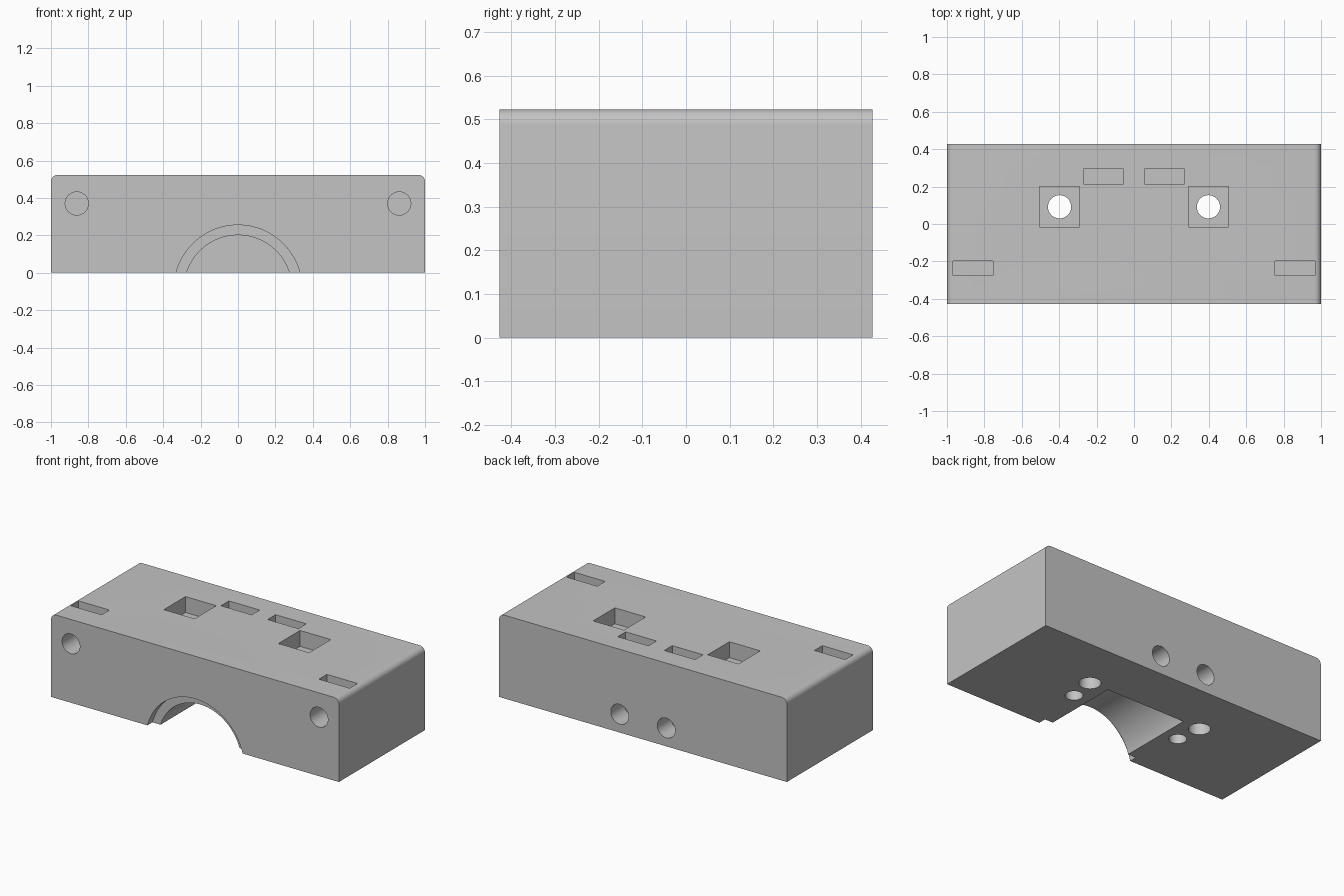
import bpy, bmesh, math
from mathutils import Matrix, Vector

if "Cube" in bpy.data.objects:
    bpy.data.objects.remove(bpy.data.objects["Cube"], do_unlink=True)

HALF_X, HALF_Y, HEIGHT = 1.0, 0.427, 0.523
OVER = 0.1  # how far cutters stick out of the block

grey = bpy.data.materials.new("light grey")
grey.use_nodes = True
colour = (0.55, 0.55, 0.55, 1)
grey.diffuse_color = colour
grey.node_tree.nodes["Principled BSDF"].inputs["Base Color"].default_value = colour


def make_object(name, bm):
    mesh = bpy.data.meshes.new(name)
    bm.to_mesh(mesh)
    bm.free()
    mesh.materials.append(grey)
    obj = bpy.data.objects.new(name, mesh)
    bpy.context.collection.objects.link(obj)
    return obj


def box(name, low, high):
    low, high = Vector(low), Vector(high)
    bm = bmesh.new()
    place = Matrix.Translation((low + high) / 2) @ Matrix.Diagonal((high - low).to_4d())
    bmesh.ops.create_cube(bm, size=1, matrix=place)
    return make_object(name, bm)


def rod(name, start, end, radius, sides=48):
    start, end = Vector(start), Vector(end)
    axis = end - start
    turn = axis.to_track_quat("Z", "Y").to_matrix().to_4x4()
    bm = bmesh.new()
    bmesh.ops.create_cone(bm, cap_ends=True, segments=sides, radius1=radius, radius2=radius,
                          depth=axis.length, matrix=Matrix.Translation((start + end) / 2) @ turn)
    return make_object(name, bm)


# Block with its two long top sides rounded
block = box("clamp_block", (-HALF_X, -HALF_Y, 0), (HALF_X, HALF_Y, HEIGHT))
bm = bmesh.new()
bm.from_mesh(block.data)
rims = [e for e in bm.edges
        if all(v.co.z > HEIGHT - 0.01 for v in e.verts)
        and abs(e.verts[0].co.x - e.verts[1].co.x) < 0.01]
bmesh.ops.bevel(bm, geom=rims, offset=0.035, segments=8, profile=0.5, affect="EDGES")
bm.to_mesh(block.data)
bm.free()

# Arched bore and its wider front recess
AXIS_Z = -0.087
cutters = [
    rod("bore", (0, -HALF_Y - OVER, AXIS_Z), (0, 0.10, AXIS_Z), 0.288, 128),
    rod("bore_recess", (0, -HALF_Y - OVER, AXIS_Z), (0, -HALF_Y + 0.05, AXIS_Z), 0.342, 128),
]

for s in (-1, 1):
    def slot(name, x, y, z):
        w = 0.107
        cutters.append(box(name, (s * x - w, y[0], z), (s * x + w, y[1], HEIGHT + OVER)))

    # Vertical bolt holes with square pockets
    slot("bolt_pocket", 0.398, (-0.015, 0.20), HEIGHT - 0.1)
    cutters.append(rod("bolt_hole", (s * 0.398, 0.092, -OVER),
                       (s * 0.398, 0.092, HEIGHT + OVER), 0.062))
    # Blind holes in the underside
    cutters.append(rod("pin_hole", (s * 0.377, -0.07, -OVER), (s * 0.377, -0.07, 0.25), 0.05))
    # Front screw holes with nut slots
    slot("front_nut_slot", 0.862, (-0.275, -0.197), 0.26)
    cutters.append(rod("front_screw_hole", (s * 0.862, -HALF_Y - OVER, 0.37),
                       (s * 0.862, -0.12, 0.37), 0.062))
    # Back screw holes with nut slots
    slot("back_nut_slot", 0.162, (0.215, 0.294), 0.01)
    cutters.append(rod("back_screw_hole", (s * 0.162, HALF_Y + OVER, 0.115),
                       (s * 0.162, 0.16, 0.115), 0.062))

# Cut everything out of the block
bpy.ops.object.select_all(action="DESELECT")
block.select_set(True)
bpy.context.view_layer.objects.active = block
for cutter in cutters:
    cut = block.modifiers.new(cutter.name, "BOOLEAN")
    cut.operation = "DIFFERENCE"
    cut.solver = "EXACT"
    cut.object = cutter
    bpy.ops.object.modifier_apply(modifier=cut.name)
    bpy.data.objects.remove(cutter, do_unlink=True)
bpy.ops.object.shade_smooth_by_angle(angle=math.radians(30))
